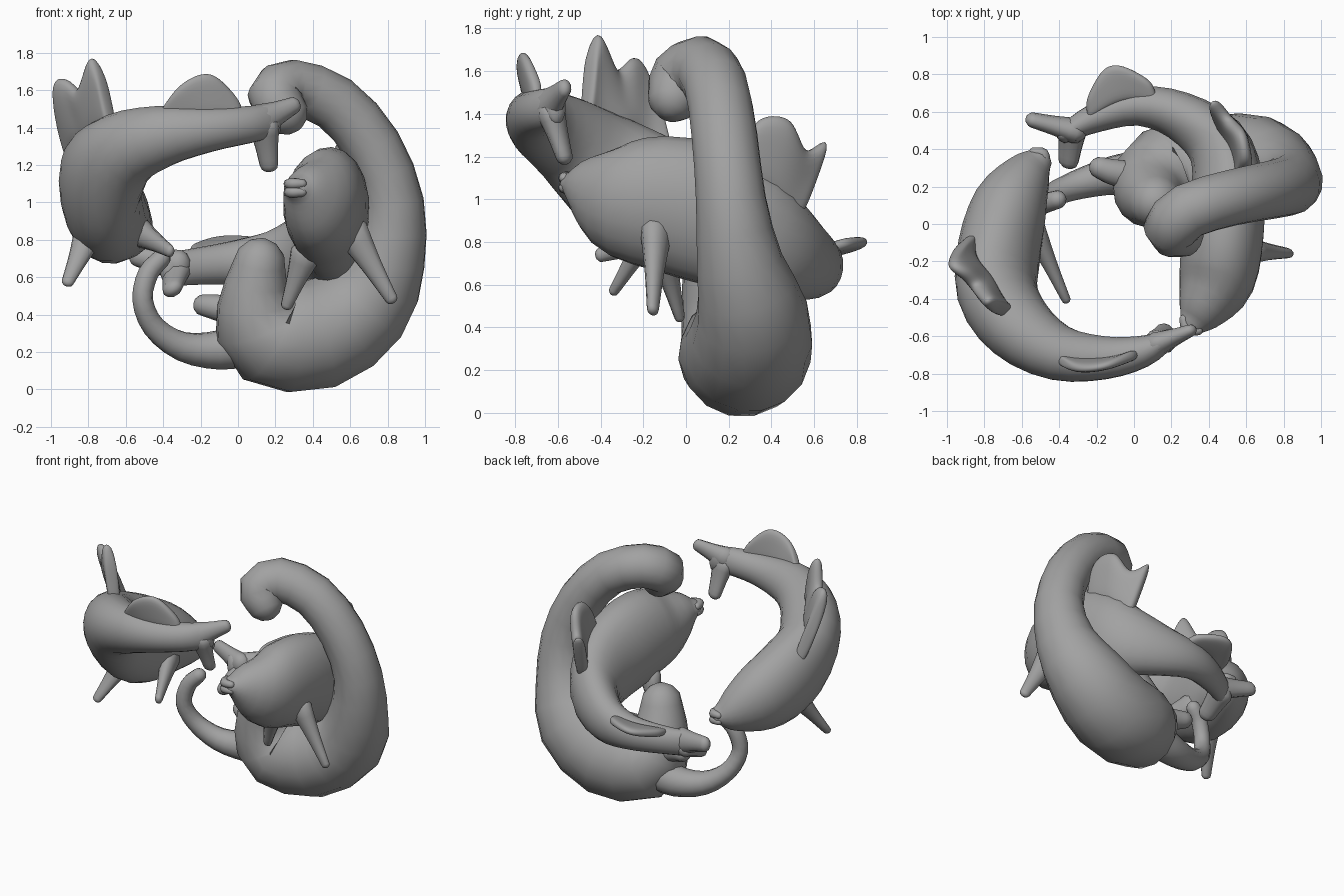
import bpy, bmesh, math
from mathutils import Vector

if "Cube" in bpy.data.objects:
    bpy.data.objects.remove(bpy.data.objects["Cube"])

stone = bpy.data.materials.new("stone_grey")
stone.use_nodes = True
stone.diffuse_color = (0.36, 0.36, 0.36, 1)
stone.node_tree.nodes["Principled BSDF"].inputs["Base Color"].default_value = (0.36, 0.36, 0.36, 1)


def finish(name, bm, angle=60):
    bmesh.ops.recalc_face_normals(bm, faces=bm.faces)
    mesh = bpy.data.meshes.new(name)
    bm.to_mesh(mesh)
    bm.free()
    mesh.materials.append(stone)
    ob = bpy.data.objects.new(name, mesh)
    bpy.context.collection.objects.link(ob)
    bpy.ops.object.select_all(action="DESELECT")
    bpy.context.view_layer.objects.active = ob
    ob.select_set(True)
    bpy.ops.object.shade_smooth_by_angle(angle=math.radians(angle))
    return ob


def spline(points, steps):
    """Catmull-Rom samples through points of any dimension."""
    p = [Vector(q) for q in points]
    p = [2 * p[0] - p[1]] + p + [2 * p[-1] - p[-2]]
    out = []
    for i in range(1, len(p) - 2):
        a, b, c, d = p[i - 1:i + 3]
        for k in range(steps):
            t = k / steps
            out.append(0.5 * (2 * b + (c - a) * t + (2 * a - 5 * b + 4 * c - d) * t * t
                              + (3 * b - a - 3 * c + d) * t ** 3))
    return out + [p[-2]]


def loft(name, path, widths, heights, sides=16, steps=3, lean=None, cap=1.0):
    """Elliptical sweep with rounded ends; lean gives the up direction."""
    pos = spline(path, steps)
    rad = spline(list(zip(widths, heights)), steps)
    n = len(pos)
    tan = [(pos[min(i + 1, n - 1)] - pos[max(i - 1, 0)]).normalized() for i in range(n)]
    up = Vector(lean) if lean else tan[0].orthogonal()
    rings = []
    for i in range(n):
        if not lean and i:
            up = tan[i - 1].rotation_difference(tan[i]) @ up
        side = tan[i].cross(up).normalized()
        rings.append((pos[i], side, side.cross(tan[i]), rad[i].x, rad[i].y))

    def dome(ring, direction):
        c, s, u, w, h = ring
        reach = min(w, h) * cap
        return [(c + direction * reach * math.sin(a), s, u, w * math.cos(a), h * math.cos(a))
                for a in (0.5, 1.0, 1.4)]

    rings = dome(rings[0], -tan[0])[::-1] + rings + dome(rings[-1], tan[-1])
    bm = bmesh.new()
    loops = []
    for c, s, u, w, h in rings:
        loops.append([bm.verts.new(c + s * w * math.cos(a) + u * h * math.sin(a))
                      for a in (math.tau * k / sides for k in range(sides))])
    for a, b in zip(loops, loops[1:]):
        for k in range(sides):
            j = (k + 1) % sides
            bm.faces.new((a[k], a[j], b[j], b[k]))
    bm.faces.new(loops[0])
    bm.faces.new(loops[-1])
    return finish(name, bm)


def fin(name, base, tips, thick=0.055):
    """Ruffled plate between a base line and a row of tips."""
    low, high = spline(base, 2), spline(tips, 2)
    bm = bmesh.new()
    rows = []
    for t in (0, 0.5, 1):
        rows.append([bm.verts.new(a.lerp(b, t)) for a, b in zip(low, high)])
    for a, b in zip(rows, rows[1:]):
        for k in range(len(a) - 1):
            bm.faces.new((a[k], a[k + 1], b[k + 1], b[k]))
    ob = finish(name, bm)
    solid = ob.modifiers.new("thickness", "SOLIDIFY")
    solid.thickness, solid.offset = thick, 0
    ob.modifiers.new("rounding", "SUBSURF").levels = 2
    return ob


def spike(name, root, tip, w=0.09, taper=0.38):
    """Tapered paddle fin."""
    a, b = Vector(root), Vector(tip)
    sizes = [w, w * (0.4 + taper * 0.6), w * taper]
    return loft(name, [a, a.lerp(b, 0.5), b], sizes, [s * 0.75 for s in sizes],
                10, 3, (0.3, 1, 0.2))


# Thick coiled body with a blunt head on top
body_path = [(.25, -.055, 1.485), (.2, -.025, 1.56), (.29, .07, 1.615), (.52, .14, 1.53),
             (.72, .18, 1.3), (.83, .21, 1.0), (.80, .25, .7), (.68, .31, .46),
             (.43, .29, .295), (.16, .235, .305), (.09, .17, .46), (.115, .12, .67)]
body_r = (.125, .15, .15, .15, .155, .165, .205, .265, .3, .285, .2, .14)
loft("coiled_body", body_path, body_r, body_r, 16, 2)

# Thin curl and its small bud
curl_path = [(-.41, .13, .70), (-.48, .11, .62), (-.51, .1, .48), (-.45, .15, .335),
             (-.3, .21, .23), (-.11, .26, .21), (.05, .27, .25)]
curl_r = (.05, .055, .055, .062, .08, .105, .13)
loft("thin_curl", curl_path, curl_r, curl_r, 12)
loft("curl_bud", [(-.18, .3, .45), (-.12, .28, .44), (-.03, .26, .42)],
     (.06, .07, .08), (.06, .07, .08), 12)

# Upper fish
upper = [(-.50, .35, .83), (-.565, .27, .85), (-.66, .1, .91), (-.72, -.14, .99),
         (-.73, -.37, 1.14), (-.61, -.56, 1.28), (-.4, -.69, 1.355), (-.15, -.715, 1.39),
         (.05, -.68, 1.415), (.19, -.61, 1.44)]
loft("upper_fish_body", upper, (.07, .13, .2, .22, .21, .19, .15, .115, .085, .05),
     (.06, .15, .25, .3, .27, .21, .165, .12, .1, .09), 20, 3, (-.2, -.1, 1), .7)
fin("upper_fish_back_fin",
    [(-.86, -.04, 1.12), (-.86, -.16, 1.26), (-.82, -.24, 1.3), (-.77, -.3, 1.33), (-.71, -.42, 1.36),
     (-.66, -.48, 1.38)],
    [(-.93, -.11, 1.38), (-.99, -.21, 1.65), (-.91, -.27, 1.66), (-.85, -.34, 1.6), (-.79, -.41, 1.8),
     (-.72, -.45, 1.66)], .085)
fin("upper_fish_rear_fin", [(-.45, -.7, 1.44), (-.28, -.73, 1.44), (-.12, -.73, 1.45), (.04, -.69, 1.44)],
    [(-.38, -.74, 1.54), (-.3, -.78, 1.64), (-.14, -.76, 1.7), (.01, -.69, 1.54)])
spike("upper_fish_tail_top", (.13, -.64, 1.44), (.3, -.57, 1.52), .09, .5)
spike("upper_fish_tail_bottom", (.14, -.63, 1.4), (.165, -.57, 1.2), .085, .6)
spike("upper_fish_left_fin", (-.54, -.02, .85), (-.365, -.4, .74))
spike("upper_fish_right_fin", (-.79, -.17, .84), (-.91, -.335, .575))

# Lower fish
lower = [(.31, -.535, 1.075), (.36, -.46, 1.055), (.44, -.3, 1.0), (.48, -.04, .97),
         (.5, .22, .88), (.44, .43, .77), (.24, .58, .70), (.02, .63, .68),
         (-.2, .57, .66), (-.38, .48, .64)]
loft("lower_fish_body", lower, (.075, .135, .205, .215, .19, .165, .13, .105, .08, .05),
     (.06, .155, .275, .325, .31, .25, .175, .125, .1, .09), 20, 3, (.1, .1, 1), .7)
fin("lower_fish_back_fin",
    [(.57, .22, 1.1), (.57, .3, 1.06), (.55, .38, 1.02), (.52, .44, .97), (.47, .53, .88)],
    [(.59, .28, 1.28), (.6, .35, 1.39), (.57, .5, 1.38), (.5, .56, 1.22), (.4, .68, 1.31)], .085)
fin("lower_fish_rear_fin", [(.14, .63, .76), (.0, .66, .76), (-.12, .63, .75), (-.25, .55, .72)],
    [(.1, .76, .8), (-.06, .85, .81), (-.17, .83, .79), (-.26, .66, .75)])
spike("lower_fish_tail_top", (-.32, .5, .66), (-.54, .555, .71), .09, .6)
spike("lower_fish_tail_bottom", (-.33, .5, .62), (-.35, .34, .54), .085, .7)
spike("lower_fish_left_fin", (.61, -.14, .84), (.82, -.155, .485), .095)
spike("lower_fish_right_fin", (.36, -.1, .72), (.26, -.03, .45), .085)

# Lips on each fish
for name, nose, aim in (("upper_fish", (-.485, .375, .83), (.02, .02, 0)),
                        ("lower_fish", (.285, -.565, 1.075), (-.02, -.025, 0))):
    n, d = Vector(nose), Vector(aim)
    for part, dz in (("upper_lip", .025), ("lower_lip", -.02)):
        c = n + Vector((0, 0, dz))
        across = d.cross(Vector((0, 0, 1))) * 1.5
        loft(name + "_" + part, [c - across - d, c, c + across - d], (.025, .03, .025),
             (.025, .03, .025), 8)
